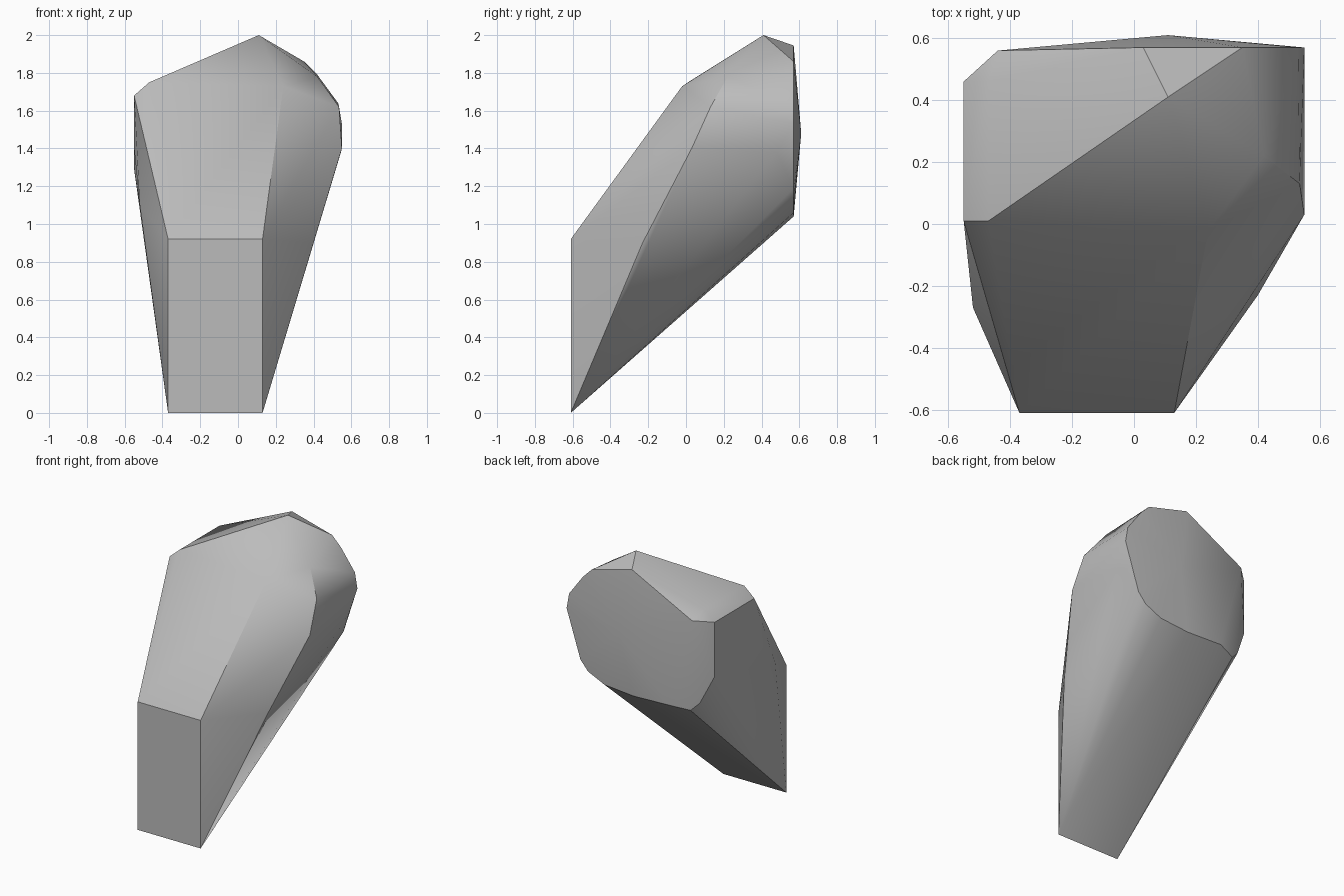
import bpy, bmesh, math

cube = bpy.data.objects.get("Cube")
if cube:
    bpy.data.objects.remove(cube, do_unlink=True)

# Plain stone grey
grey = bpy.data.materials.new("stone_grey")
grey.use_nodes = True
colour = (0.5, 0.5, 0.5, 1)
grey.diffuse_color = colour
grey.node_tree.nodes["Principled BSDF"].inputs["Base Color"].default_value = colour

# Narrow upright front face
front = [(x, -0.61, z) for x in (-0.37, 0.13) for z in (0, 0.92)]

# Corners of the head, with the crest and the right shoulder
crest = [(0.11, 0.41, 2.0), (0.03, 0.57, 1.945), (-0.47, 0.01, 1.75),
         (-0.47, 0.46, 1.75), (-0.44, 0.56, 1.70)]
shoulder = [(0.24, -0.02, 1.73), (0.42, 0.22, 1.78), (0.535, 0.13, 1.62),
            (0.55, 0.03, 1.40), (0.40, -0.23, 0.90), (0.545, 0.48, 1.38)]

# Opposite flank
flank = [(-0.55, 0.01, 1.68), (-0.55, 0.01, 1.40), (-0.52, -0.27, 1.10),
         (-0.55, 0.46, 1.68), (-0.55, 0.46, 1.29)]

# Almost flat back: rim outline and a shallow middle point
rim = [(x, 0.57, z) for x, z in
       ((0.35, 1.86), (0.42, 1.79), (0.53, 1.64), (0.55, 1.53), (0.44, 1.19),
        (0.38, 1.12), (0.25, 1.06), (0.02, 1.04), (-0.26, 1.05))]
back = [(0.11, 0.61, 1.48), (-0.40, 0.52, 1.03), (-0.46, 0.50, 1.09)]

# Wrap the corners in one faceted block
bm = bmesh.new()
for p in front + crest + shoulder + flank + rim + back:
    bm.verts.new(p)
hull = bmesh.ops.convex_hull(bm, input=bm.verts[:])
loose = [v for v in bm.verts if not v.link_faces]
bmesh.ops.delete(bm, geom=loose, context="VERTS")
bmesh.ops.dissolve_limit(bm, angle_limit=math.radians(1), verts=bm.verts[:], edges=bm.edges[:])
bmesh.ops.recalc_face_normals(bm, faces=bm.faces[:])

mesh = bpy.data.meshes.new("rock_block")
bm.to_mesh(mesh)
bm.free()
mesh.materials.append(grey)
block = bpy.data.objects.new("rock_block", mesh)
bpy.context.collection.objects.link(block)

# Soft shading on shallow folds, crisp on the main edges
bpy.context.view_layer.objects.active = block
block.select_set(True)
bpy.ops.object.shade_smooth_by_angle(angle=math.radians(30))
